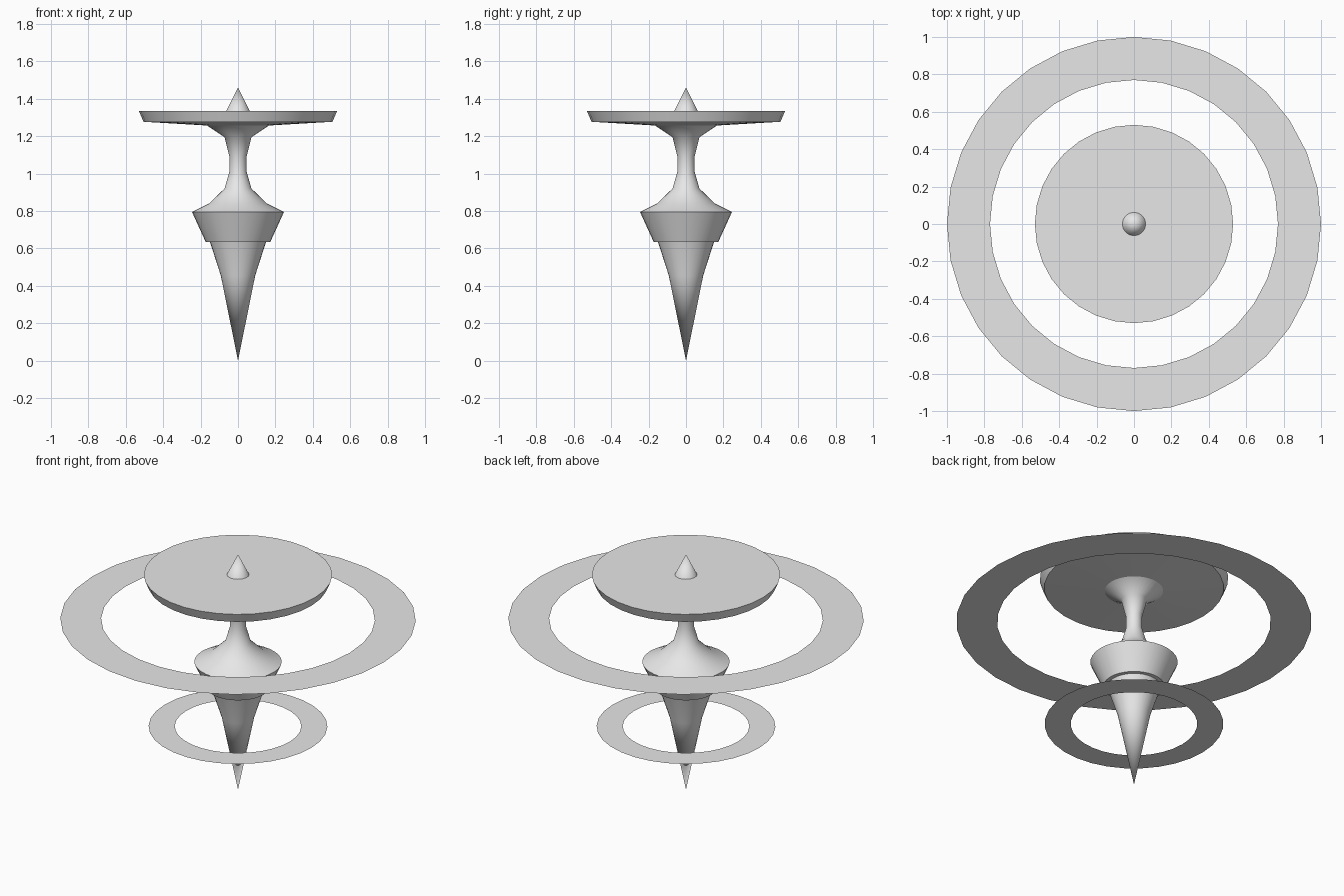
import bpy, bmesh, math

if "Cube" in bpy.data.objects:
    bpy.data.objects.remove(bpy.data.objects["Cube"])

SEGMENTS = 32

grey = bpy.data.materials.new("light_grey")
grey.diffuse_color = (0.8, 0.8, 0.8, 1)
grey.use_nodes = True
grey.node_tree.nodes["Principled BSDF"].inputs["Base Color"].default_value = grey.diffuse_color


def lathe(name, profile, smooth_angle=35):
    """Revolve (radius, height) points about z; a zero radius makes a pole."""
    bm = bmesh.new()
    rings = []
    for r, z in profile:
        count = SEGMENTS if r > 0 else 1
        rings.append([bm.verts.new((r * math.cos(2 * math.pi * i / SEGMENTS),
                                    r * math.sin(2 * math.pi * i / SEGMENTS), z))
                      for i in range(count)])
    for a, b in zip(rings, rings[1:]):
        for i in range(SEGMENTS):
            j = (i + 1) % SEGMENTS
            quad = [a[i % len(a)], a[j % len(a)], b[j % len(b)], b[i % len(b)]]
            bm.faces.new(list(dict.fromkeys(quad)))
    mesh = bpy.data.meshes.new(name)
    bm.to_mesh(mesh)
    bm.free()
    mesh.materials.append(grey)
    obj = bpy.data.objects.new(name, mesh)
    bpy.context.collection.objects.link(obj)
    bpy.ops.object.select_all(action='DESELECT')
    obj.select_set(True)
    bpy.context.view_layer.objects.active = obj
    bpy.ops.object.shade_smooth_by_angle(angle=math.radians(smooth_angle))
    return obj


# Central body, from the bottom point up to the disc
lathe("lower_spike", [(0, 0), (0.092, 0.455), (0.15, 0.635)])
lathe("collar", [(0.15, 0.635), (0.173, 0.635), (0.246, 0.795)])
lathe("column", [(0.246, 0.795), (0.155, 0.84), (0.072, 0.92), (0.046, 1.01),
                 (0.046, 1.09), (0.072, 1.195), (0.165, 1.257)], 60)

# Wide disc with a shallow conical underside, and the finial on top
lathe("top_disc", [(0.165, 1.257), (0.505, 1.277), (0.53, 1.335), (0, 1.335)])
lathe("top_spike", [(0.062, 1.335), (0, 1.46)], 60)

# Paper-thin floating rings
lathe("large_ring", [(1.0, 1.057), (0.77, 1.057)])
lathe("small_ring", [(0.503, 0.394), (0.356, 0.394)])
